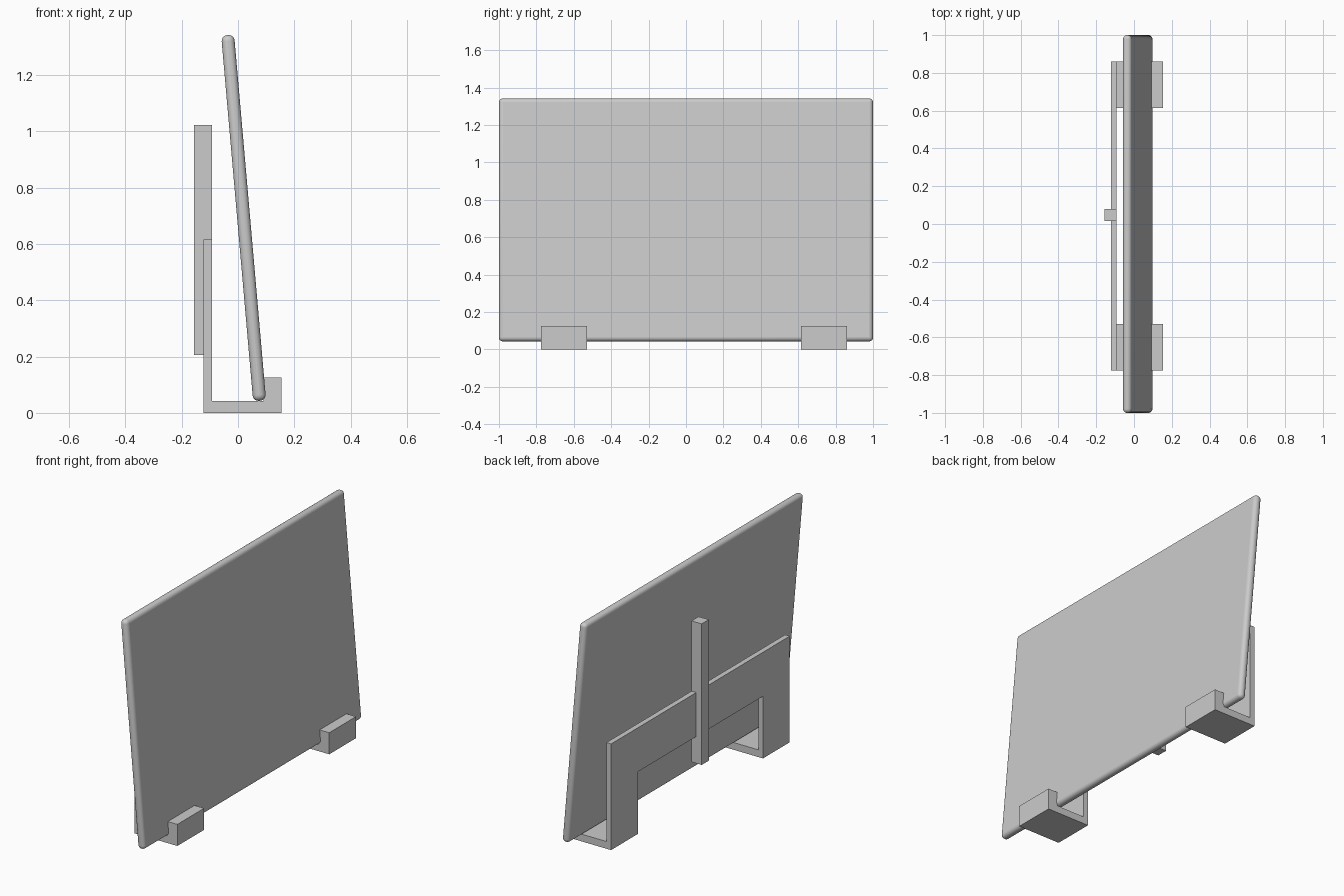
import bpy
import bmesh
from math import radians
from mathutils import Vector

cube = bpy.data.objects.get("Cube")
if cube:
    bpy.data.objects.remove(cube, do_unlink=True)

# Single plain grey finish
grey = bpy.data.materials.new("plain_grey")
grey.use_nodes = True
colour = (0.6, 0.6, 0.6, 1)
grey.diffuse_color = colour
grey.node_tree.nodes["Principled BSDF"].inputs["Base Color"].default_value = colour


def add_object(name, bm):
    bmesh.ops.recalc_face_normals(bm, faces=bm.faces)
    mesh = bpy.data.meshes.new(name)
    bm.to_mesh(mesh)
    bm.free()
    mesh.materials.append(grey)
    obj = bpy.data.objects.new(name, mesh)
    bpy.context.collection.objects.link(obj)
    return obj


def box(name, size, centre):
    bm = bmesh.new()
    bmesh.ops.create_cube(bm, size=1)
    bmesh.ops.scale(bm, vec=size, verts=bm.verts)
    obj = add_object(name, bm)
    obj.location = centre
    return obj


def extrude_profile(name, points, offset):
    bm = bmesh.new()
    face = bm.faces.new([bm.verts.new(p) for p in points])
    result = bmesh.ops.extrude_face_region(bm, geom=[face], use_keep_orig=True)
    verts = [v for v in result["geom"] if isinstance(v, bmesh.types.BMVert)]
    bmesh.ops.translate(bm, vec=Vector(offset), verts=verts)
    return add_object(name, bm)


# Leaning panel with rounded rim
panel = box("panel", (0.046, 2, 1.303), (0.02, 0, 0.692))
panel.rotation_euler.y = radians(-5)
bevel = panel.modifiers.new("rounded_rim", "BEVEL")
bevel.width = 0.021
bevel.segments = 5
bpy.context.view_layer.objects.active = panel
panel.select_set(True)
bpy.ops.object.shade_smooth_by_angle(angle=radians(35))
panel.select_set(False)

# Back frame: two legs joined by a wide crossbar, cut from one plate
back, inner, front = -0.122, -0.092, 0.154
feet = {"right": (-0.775, -0.53), "left": (0.615, 0.86)}
(y0, y1), (y2, y3) = feet.values()
top, under = 0.615, 0.36
gate = [(y0, 0), (y0, top), (y3, top), (y3, 0),
        (y2, 0), (y2, under), (y1, under), (y1, 0)]
extrude_profile("back_frame", [(back, y, z) for y, z in gate],
                (inner - back, 0, 0))

# Feet: flat base with a raised lip holding the panel
lip, base_top, lip_top = 0.09, 0.042, 0.125
hook = [(inner, 0), (front, 0), (front, lip_top), (lip, lip_top),
        (lip, base_top), (inner, base_top)]
for side, (start, end) in feet.items():
    extrude_profile(side + "_foot", [(x, start, z) for x, z in hook],
                    (0, end - start, 0))

# Upright post on the crossbar
box("upright_post", (0.065, 0.065, 0.817), (-0.1245, 0.048, 0.6135))
